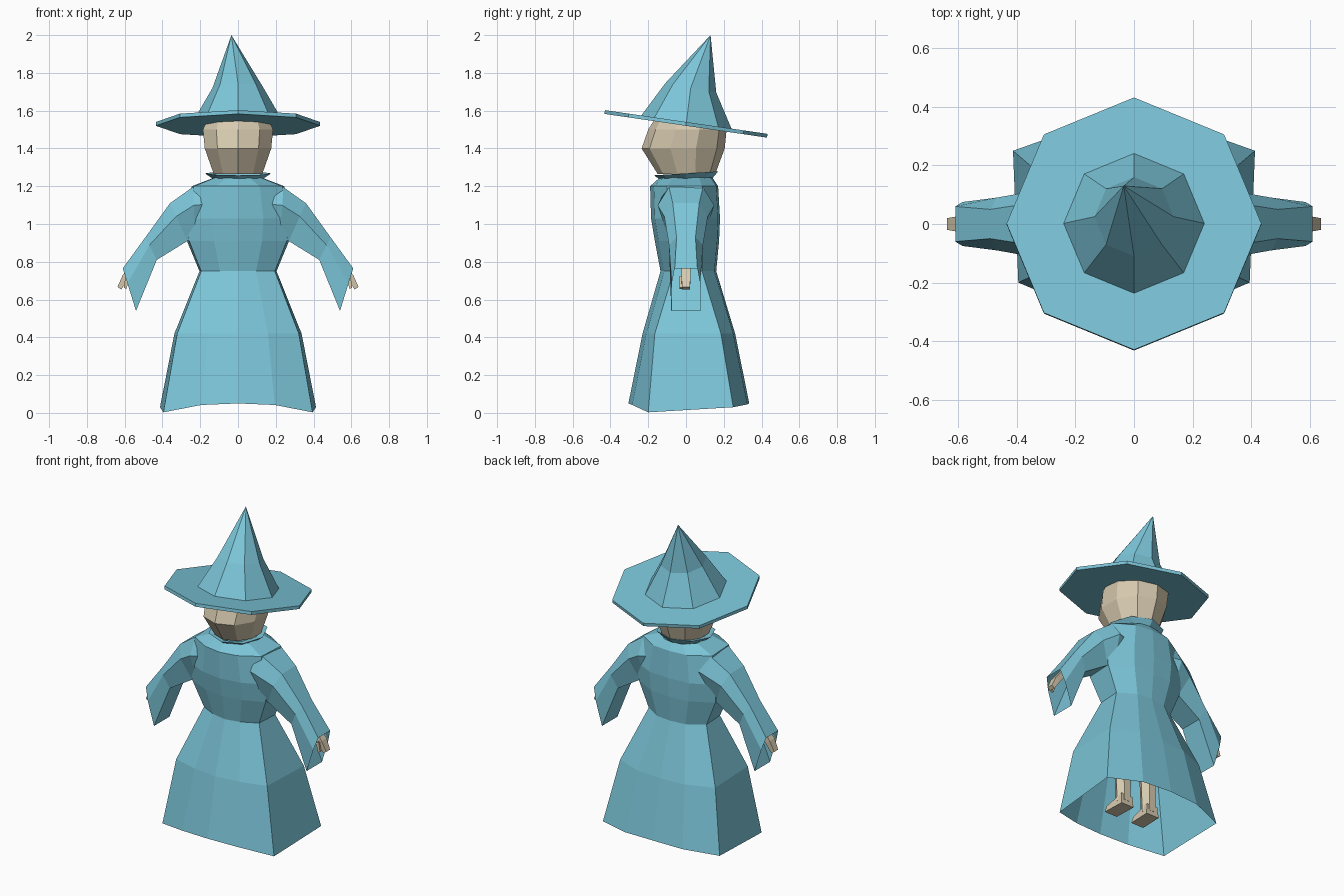
import bpy, bmesh, math
from mathutils import Matrix

if "Cube" in bpy.data.objects:
    bpy.data.objects.remove(bpy.data.objects["Cube"])


def material(name, rgb):
    m = bpy.data.materials.new(name)
    m.diffuse_color = (*rgb, 1)
    m.use_nodes = True
    m.node_tree.nodes["Principled BSDF"].inputs["Base Color"].default_value = m.diffuse_color
    return m


BLUE = material("robe_blue", (0.20, 0.56, 0.69))
SKIN = material("skin", (0.68, 0.59, 0.43))


def finish(name, bm, mat):
    bmesh.ops.recalc_face_normals(bm, faces=bm.faces)
    me = bpy.data.meshes.new(name)
    bm.to_mesh(me)
    bm.free()
    me.materials.append(mat)
    ob = bpy.data.objects.new(name, me)
    bpy.context.collection.objects.link(ob)
    return ob


def loft(name, rings, mat, cap_start=False, cap_end=False, tip=None):
    """Skin closed rings of equal length, optionally capped or ended in a tip."""
    bm = bmesh.new()
    vs = [[bm.verts.new(p) for p in r] for r in rings]
    n = len(rings[0])
    for a, b in zip(vs, vs[1:]):
        for i in range(n):
            j = (i + 1) % n
            bm.faces.new((a[i], a[j], b[j], b[i]))
    if tip:
        t = bm.verts.new(tip)
        for i in range(n):
            bm.faces.new((vs[-1][i], vs[-1][(i + 1) % n], t))
    if cap_start:
        bm.faces.new(vs[0])
    if cap_end:
        bm.faces.new(vs[-1])
    return finish(name, bm, mat)


def oval(n, rx, y0, y1, z, slope=0.0, turn=0.0):
    """Oval ring spanning y0..y1, tilted along y by slope."""
    cy, ry = (y0 + y1) / 2, (y1 - y0) / 2
    pts = []
    for i in range(n):
        a = 2 * math.pi * i / n + turn
        y = cy + ry * math.sin(a)
        pts.append((rx * math.cos(a), y, z + slope * y))
    return pts


# Robe: skirt, waist, chest and shoulders
def robe_ring(z, x, front, cf, cb, back, wave=0.0):
    half = [(0, front, .05), (x * .48, front + .02, .042), (x * .975, cf, 0.003),
            (x * 1.02, cb, .03), (x * .5, back - .01, .045), (0, back, .05)]
    half = [(px, py, z + wave * w) for px, py, w in half]
    return half + [(-px, py, pz) for px, py, pz in half[-2:0:-1]]


loft("robe", [
    robe_ring(0.00, .405, -.305, -.20, .25, .335, 1),
    robe_ring(0.42, .33, -.23, -.165, .185, .26),
    robe_ring(0.75, .20, -.135, -.065, .085, .16),
    robe_ring(0.91, .265, -.165, -.09, .09, .175),
    robe_ring(1.03, .28, -.185, -.10, .10, .18),
    robe_ring(1.20, .24, -.19, -.10, .085, .17),
    robe_ring(1.245, .125, -.14, -.07, .07, .14),
], BLUE)

# Flared collar
loft("collar", [
    oval(8, .12, -.13, .13, 1.23),
    oval(8, .175, -.17, .17, 1.268, .06, 0),
    oval(8, .13, -.14, .14, 1.262, .05, 0),
], BLUE)


# Sleeves: top and bottom of each section as (x, z), then half depths
SLEEVE = [
    ((.15, 1.20), (.18, .93), .10, .13, .08),
    ((.24, 1.195), (.225, .92), .09, .15, .09),
    ((.36, 1.11), (.268, .91), .07, .115, .08),
    ((.49, .93), (.43, .81), .05, .09, .075),
    ((.61, .765), (.54, .54), .06, .075, .078),
]


def sleeve_ring(s, top, bot, wt, wm, wb):
    mx, mz = top[0] * .65 + bot[0] * .35, top[1] * .65 + bot[1] * .35
    pts = [(top[0], -wt, top[1]), (mx, -wm, mz), (bot[0], -wb, bot[1]),
           (bot[0], wb, bot[1]), (mx, wm, mz), (top[0], wt, top[1])]
    return [(s * x, y, z) for x, y, z in pts]


def box_ring(s, x, z, dx, dz, y0, y1):
    """Rectangular section whose short axis points along (dx, dz)."""
    return [(s * (x - dx), y0, z - dz), (s * (x + dx), y0, z + dz),
            (s * (x + dx), y1, z + dz), (s * (x - dx), y1, z - dz)]


for s, side in ((1, "right"), (-1, "left")):
    loft(side + "_sleeve", [sleeve_ring(s, *r) for r in SLEEVE], BLUE)
    # Hand with thumb
    loft(side + "_hand", [
        box_ring(s, .53, .80, .015, .01, -.02, .02),
        box_ring(s, .595, .72, .015, .01, -.025, .025),
        box_ring(s, .628, .66, .01, .007, -.02, .02),
    ], SKIN, True, True)
    loft(side + "_thumb", [
        box_ring(s, .585, .72, .01, .006, -.035, -.015),
        box_ring(s, .598, .66, .007, .004, -.035, -.02),
    ], SKIN, True, True)
    # Leg
    loft(side + "_leg", [
        oval(6, .045, -.03, .06, .08), oval(6, .05, -.04, .06, .30),
        oval(6, .06, -.06, .06, .60)], SKIN, True, True)
    bpy.context.collection.objects[side + "_leg"].location.x = s * .095
    # Foot
    loft(side + "_foot", [
        [(s * .05, .055, .05), (s * .14, .055, .05), (s * .145, -.09, .05), (s * .055, -.09, .05)],
        [(s * .055, .05, .12), (s * .135, .05, .12), (s * .14, -.08, .085), (s * .06, -.08, .085)],
    ], SKIN, True, True)

# Head and neck
loft("head", [
    oval(10, .10, -.10, .11, 1.20, 0, math.pi / 10),
    oval(10, .135, -.15, .155, 1.265, 0, math.pi / 2),
    oval(10, .185, -.235, .205, 1.40, 0, math.pi / 2),
    oval(10, .195, -.20, .215, 1.50, 0, math.pi / 2),
    oval(10, .16, -.15, .17, 1.58, 0, math.pi / 2),
][1:], SKIN, True, True)

# Hat brim, tilted up at the front
bm = bmesh.new()
bmesh.ops.create_cone(bm, cap_ends=True, segments=8, radius1=.435, radius2=.435, depth=.02,
                      matrix=Matrix.Translation((0, 0, 1.53)) @ Matrix.Rotation(math.radians(-8.3), 4, 'X'))
finish("hat_brim", bm, BLUE)

# Hat crown, bent backwards
loft("hat_crown", [
    oval(8, .243, -.24, .243, 1.535, -.145),
    oval(8, .135, -.11, .16, 1.725, -.18),
], BLUE, tip=(-.035, .13, 2.0))
